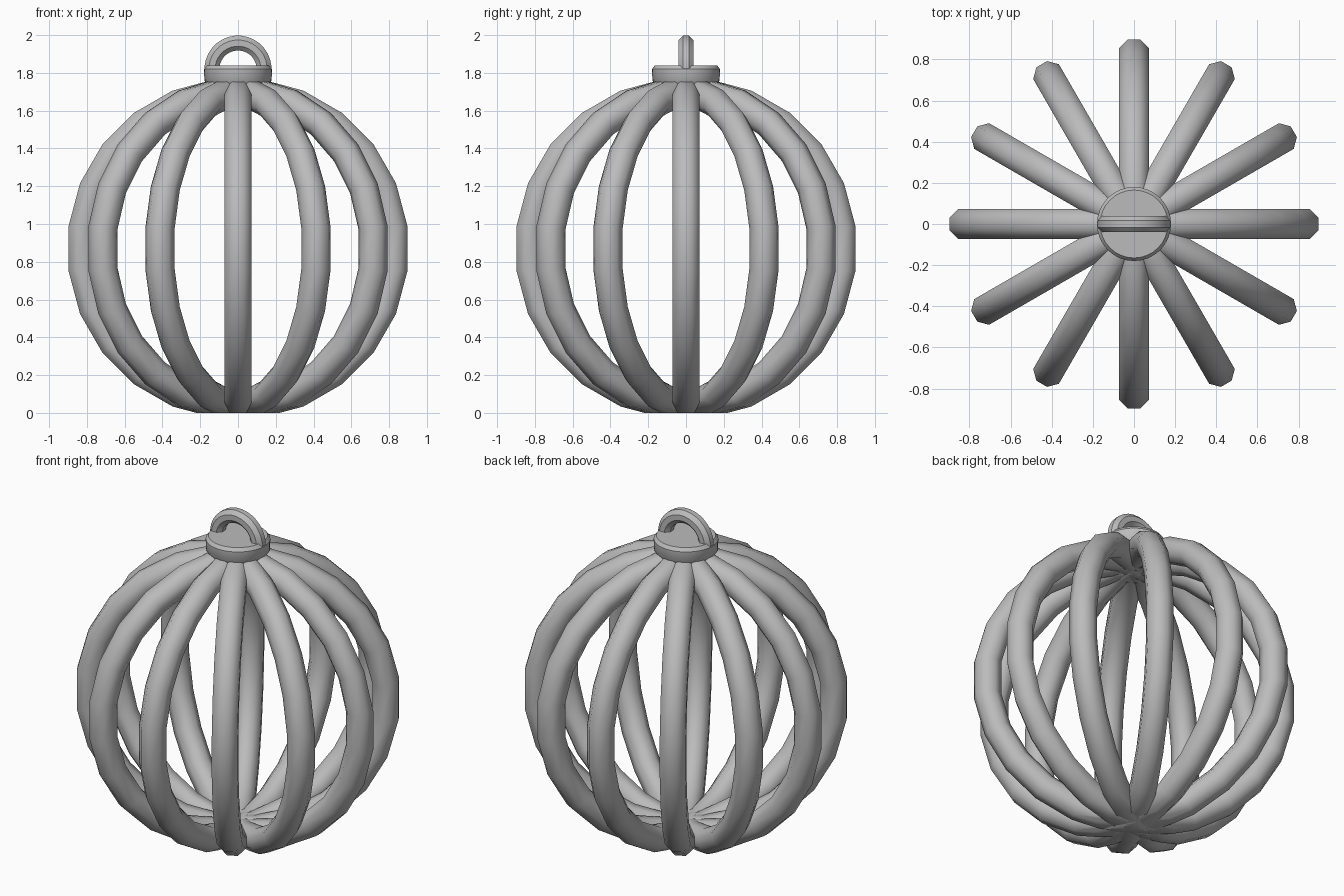
import bpy, bmesh, math
from mathutils import Vector, Matrix

cube = bpy.data.objects.get("Cube")
if cube:
    bpy.data.objects.remove(cube)

grey = bpy.data.materials.new("plain_grey")
grey.use_nodes = True
grey.diffuse_color = (0.5, 0.5, 0.5, 1)
grey.node_tree.nodes["Principled BSDF"].inputs["Base Color"].default_value = (0.5, 0.5, 0.5, 1)


def finish(bm, name, angle):
    bmesh.ops.recalc_face_normals(bm, faces=bm.faces)
    mesh = bpy.data.meshes.new(name)
    bm.to_mesh(mesh)
    bm.free()
    mesh.materials.append(grey)
    obj = bpy.data.objects.new(name, mesh)
    bpy.context.collection.objects.link(obj)
    bpy.ops.object.select_all(action="DESELECT")
    obj.select_set(True)
    bpy.context.view_layer.objects.active = obj
    bpy.ops.object.shade_smooth_by_angle(angle=math.radians(angle))
    return obj


def upright_ring(major, minor, steps, sides, height):
    """Ring standing in the XZ plane, with flat facets at its sides."""
    bm = bmesh.new()
    loops = []
    for i in range(steps):
        a = math.tau * (i + 0.5) / steps
        loop = []
        for j in range(sides):
            b = math.tau * (j + 0.5) / sides
            r = major + minor * math.cos(b)
            loop.append(bm.verts.new((r * math.cos(a), minor * math.sin(b),
                                      height + r * math.sin(a))))
        loops.append(loop)
    for i in range(steps):
        p, q = loops[i], loops[(i + 1) % steps]
        for j in range(sides):
            k = (j + 1) % sides
            bm.faces.new((p[j], p[k], q[k], q[j]))
    return bm


def cut_below(bm, z):
    """Slice everything under z away and close the opening."""
    cut = bmesh.ops.bisect_plane(bm, geom=bm.verts[:] + bm.edges[:] + bm.faces[:],
                                 plane_co=(0, 0, z), plane_no=(0, 0, 1), clear_inner=True)
    edges = [e for e in cut["geom_cut"] if isinstance(e, bmesh.types.BMEdge)]
    bmesh.ops.holes_fill(bm, edges=edges, sides=0)


# Cage: six crossing hoops, cut flat where they stand
for n in range(6):
    hoop = upright_ring(0.833, 0.078, 24, 8, 0.87)
    cut_below(hoop, 0)
    bmesh.ops.rotate(hoop, verts=hoop.verts, cent=(0, 0, 0),
                     matrix=Matrix.Rotation(n * math.pi / 6, 3, "Z"))
    finish(hoop, f"cage_hoop_{n + 1}", 50)

# Cap: turned collar on top of the cage
cap = bmesh.new()
profile = [(0, 1.74), (0.165, 1.74), (0.178, 1.76), (0.18, 1.82), (0.165, 1.84), (0, 1.84)]
points = [cap.verts.new((r, 0, z)) for r, z in profile]
lines = [cap.edges.new(pair) for pair in zip(points, points[1:])]
bmesh.ops.spin(cap, geom=points + lines, cent=(0, 0, 0), axis=(0, 0, 1),
               angle=math.tau, steps=32, use_duplicate=False)
bmesh.ops.remove_doubles(cap, verts=cap.verts, dist=0.0001)
finish(cap, "cap", 35)

# Hanging loop: half ring rising from the cap
loop = upright_ring(0.138, 0.043, 32, 8, 1.82)
cut_below(loop, 1.8)
finish(loop, "hanging_loop", 40)
